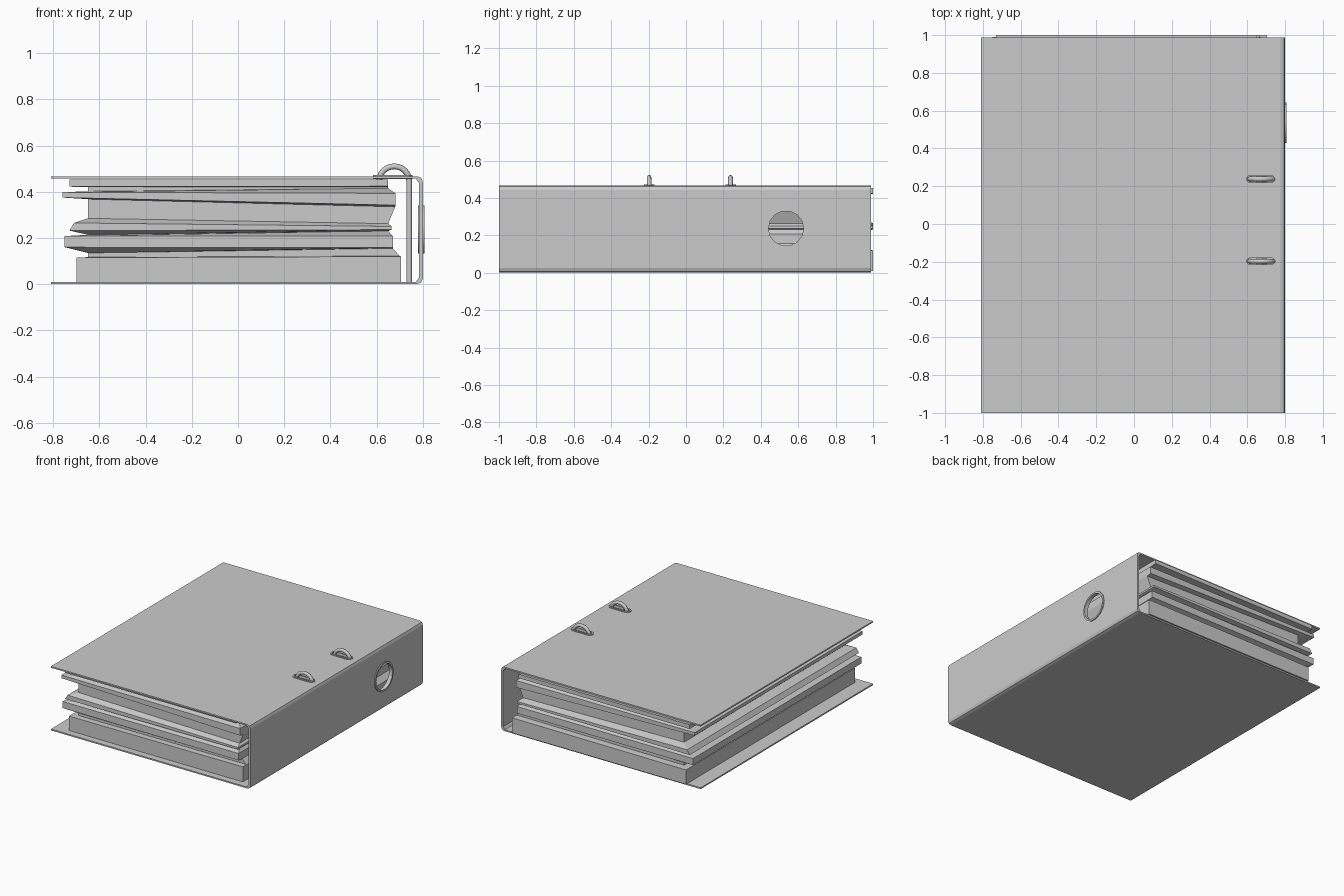
import bpy, bmesh, math
from mathutils import Matrix, Vector

if "Cube" in bpy.data.objects:
    bpy.data.objects.remove(bpy.data.objects["Cube"])


def make(name, bm, smooth=None):
    bmesh.ops.recalc_face_normals(bm, faces=bm.faces)
    me = bpy.data.meshes.new(name)
    bm.to_mesh(me)
    bm.free()
    ob = bpy.data.objects.new(name, me)
    bpy.context.collection.objects.link(ob)
    if smooth:
        bpy.ops.object.select_all(action='DESELECT')
        ob.select_set(True)
        bpy.context.view_layer.objects.active = ob
        bpy.ops.object.shade_smooth_by_angle(angle=math.radians(smooth))
    return ob


def loft(name, loops, closed=False, smooth=None):
    """Skin a list of equal point loops; cap the ends or join last to first."""
    bm = bmesh.new()
    rows = [[bm.verts.new(p) for p in loop] for loop in loops]
    n = len(rows[0])
    pairs = list(zip(rows, rows[1:]))
    if closed:
        pairs.append((rows[-1], rows[0]))
    for a, b in pairs:
        for i in range(n):
            j = (i + 1) % n
            bm.faces.new((a[i], a[j], b[j], b[i]))
    if not closed:
        bm.faces.new(rows[0])
        bm.faces.new(rows[-1])
    return make(name, bm, smooth)


def stadium(half, r, steps=6):
    """Long rounded outline along x."""
    pts = []
    for side in (1, -1):
        for i in range(steps + 1):
            a = -math.pi / 2 + math.pi * i / steps
            pts.append((side * (half + r * math.cos(a)), side * r * math.sin(a)))
    return pts


def circle(r, n):
    return [(r * math.cos(2 * math.pi * i / n), r * math.sin(2 * math.pi * i / n))
            for i in range(n)]


def washer(name, outer, inner, place, lo, hi):
    """Flat ring between two outlines; place maps (u, v, height) to space."""
    loops = [[place(u, v, h) for u, v in o]
             for o, h in ((outer, lo), (outer, hi), (inner, hi), (inner, lo))]
    return loft(name, loops, closed=True, smooth=30)


def cut(target, outline, place, lo, hi):
    c = loft("cutter", [[place(u, v, h) for u, v in outline] for h in (lo, hi)])
    c.hide_render = True
    m = target.modifiers.new("cut", 'BOOLEAN')
    m.operation = 'DIFFERENCE'
    m.solver = 'EXACT'
    m.object = c
    bpy.context.view_layer.objects.active = target
    bpy.ops.object.modifier_apply(modifier=m.name)
    bpy.data.objects.remove(c)


# Folded cover: bottom board, spine and top board as one C profile
X0, X1, H, T, S = -0.81, 0.80, 0.467, 0.01, 0.016
outer = [(X0, 0), (X1 - .025, 0), (X1 - .007, .007), (X1, .025),
         (X1, H - .025), (X1 - .007, H - .007), (X1 - .025, H), (X0, H)]
inner = [(X0, H - T), (X1 - .03, H - T), (X1 - S, H - .03),
         (X1 - S, .03), (X1 - .03, T), (X0, T)]
cover = loft("binder_cover", [[(x, y, z) for x, z in outer + inner]
                              for y in (-1, 0.988)])

# Finger hole in the spine with its rim
spine = lambda u, v, h: (h, 0.535 + u, 0.237 + v)
cut(cover, circle(0.096, 14), spine, 0.74, 0.85)
washer("finger_hole_rim", circle(0.107, 14), circle(0.094, 14), spine, 0.78, 0.807)

# Slots, eyelets and ring wires
for k, y in enumerate((-0.197, 0.238)):
    lid = lambda u, v, h: (0.67 + u, y + v, h)
    cut(cover, stadium(0.057, 0.018), lid, 0.44, 0.50)
    washer(f"slot_eyelet_{k}", stadium(0.057, 0.028), stadium(0.057, 0.017),
           lid, 0.455, 0.473)
    path = [Vector((0.741, y, 0.008)), Vector((0.741, y, 0.30))]
    path += [Vector((0.676 + 0.065 * math.cos(a), y, 0.447 + 0.063 * math.sin(a)))
             for a in (math.pi * i / 12 for i in range(13))]
    path.append(Vector((0.611, y, 0.40)))
    loops = []
    for i, p in enumerate(path):
        t = (path[min(i + 1, len(path) - 1)] - path[max(i - 1, 0)]).normalized()
        side = t.cross(Vector((0, 1, 0)))
        loops.append([p + side * u + Vector((0, v, 0)) for u, v in circle(0.0125, 8)])
    loft(f"ring_wire_{k}", loops, smooth=50)

# Uneven paper stack: z left, z right, x min, x max, y min, y max
layers = [
    (.010, .010, -.70, .705, -.95, 1.00),
    (.115, .120, -.70, .705, -.95, 1.00),
    (.117, .122, -.65, .700, -.91, .95),
    (.135, .155, -.65, .670, -.91, .95),
    (.160, .158, -.75, .670, -.95, .99),
    (.208, .208, -.75, .670, -.95, .99),
    (.214, .230, -.65, .650, -.91, .95),
    (.232, .236, -.73, .665, -.95, 1.00),
    (.265, .250, -.71, .665, -.95, 1.00),
    (.285, .262, -.65, .650, -.91, .95),
    (.368, .335, -.65, .680, -.91, .95),
    (.375, .342, -.76, .682, -.95, .985),
    (.398, .393, -.76, .682, -.95, .985),
    (.402, .415, -.65, .650, -.91, .95),
    (.420, .420, -.65, .650, -.91, .95),
    (.422, .424, -.73, .650, -.95, 1.00),
    (.453, .453, -.73, .650, -.95, 1.00),
]
loft("paper_stack", [[(a, c, zl), (b, c, zr), (b, d, zr), (a, d, zl)]
                     for zl, zr, a, b, c, d in layers])
